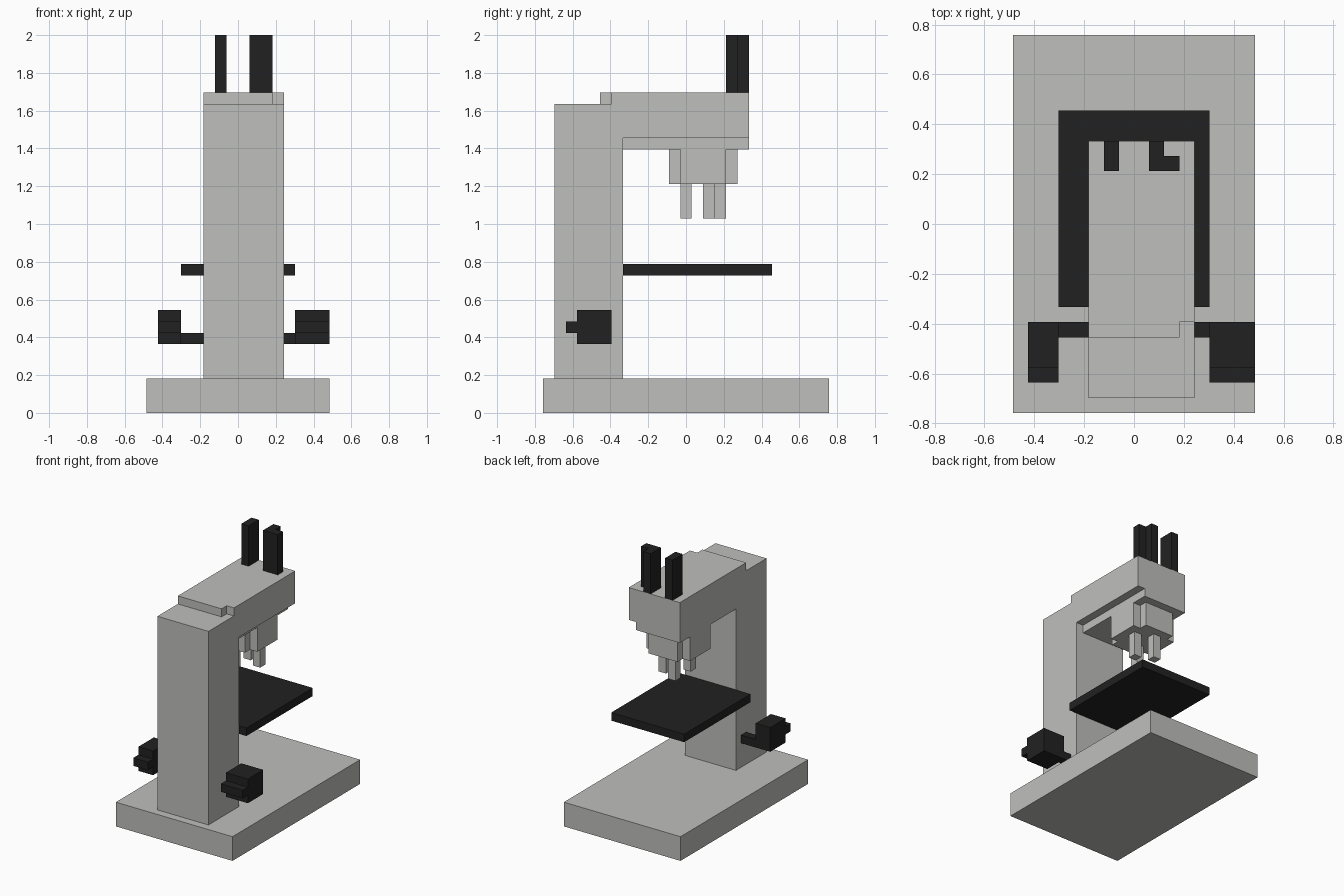
import bpy, bmesh
from mathutils import Vector

cube = bpy.data.objects.get("Cube")
if cube:
    bpy.data.objects.remove(cube, do_unlink=True)

U = 2 / 33                      # one block unit
ORIGIN = Vector((8, 12.5, 0))   # grid centre of the footprint


def material(name, rgb):
    m = bpy.data.materials.new(name)
    m.use_nodes = True
    col = (*rgb, 1)
    m.diffuse_color = col
    m.node_tree.nodes["Principled BSDF"].inputs["Base Color"].default_value = col
    return m


GREY = material("light grey", (0.52, 0.52, 0.505))
BLACK = material("black", (0.0155, 0.0155, 0.0155))


def prism(name, outline, lo, hi, mat, axis="z"):
    """Extrude an outline in block units: (x, y) along z, or (y, z) along x."""
    def point(a, b, c):
        p = Vector((a, b, c)) if axis == "z" else Vector((c, a, b))
        return (p - ORIGIN) * U
    bm = bmesh.new()
    face = bm.faces.new([bm.verts.new(point(a, b, lo)) for a, b in outline])
    ext = bmesh.ops.extrude_face_region(bm, geom=[face])
    move = point(0, 0, hi) - point(0, 0, lo)
    bmesh.ops.translate(bm, vec=move, verts=[v for v in ext["geom"] if isinstance(v, bmesh.types.BMVert)])
    bmesh.ops.recalc_face_normals(bm, faces=bm.faces)
    me = bpy.data.meshes.new(name)
    bm.to_mesh(me)
    bm.free()
    me.materials.append(mat)
    ob = bpy.data.objects.new(name, me)
    bpy.context.collection.objects.link(ob)
    return ob


def box(name, x, y, z, mat):
    return prism(name, [(x[0], y[0]), (x[1], y[0]), (x[1], y[1]), (x[0], y[1])], *z, mat)


# Stand
box("base", (0, 16), (0, 25), (0, 3), GREY)
box("column", (5, 12), (1, 7), (3, 27), GREY)

# Arm: main block, raised rear lip with a notch, narrower underside
box("arm", (5, 12), (7, 18), (24, 28), GREY)
prism("arm_rear_lip", [(5, 5), (11, 5), (11, 6), (12, 6), (12, 7), (5, 7)], 27, 28, GREY)
box("arm_underside", (5, 11), (7, 18), (23, 24), GREY)

# Lens turret: disc with stepped corners
prism("lens_turret", [(6, 11), (10, 11), (10, 12), (11, 12), (11, 16), (10, 16),
                      (10, 17), (6, 17), (6, 16), (5, 16), (5, 12), (6, 12)], 20, 23, GREY)

# Three lenses under the turret
for n, (x, y) in enumerate([(7, 15), (9, 14), (7, 12)], 1):
    box(f"lens_{n}", (x, x + 1), (y, y + 1), (17, 20), GREY)

# Eyepieces
box("right_eyepiece", (6, 7), (16, 18), (28, 33), BLACK)
prism("left_eyepiece", [(9, 16), (11, 16), (11, 17), (10, 17), (10, 18), (9, 18)], 28, 33, BLACK)

# Specimen stage
box("stage", (3, 13), (7, 20), (12, 13), BLACK)

# Focus knobs with a front ridge, each on a short axle
KNOB = [(3, 6), (6, 6), (6, 9), (3, 9), (3, 8), (2, 8), (2, 7), (3, 7)]
for side, knob_x, axle_x in (("right", (1, 3), (3, 5)), ("left", (13, 16), (12, 13))):
    prism(f"{side}_focus_knob", KNOB, *knob_x, BLACK, axis="x")
    box(f"{side}_knob_axle", axle_x, (5, 6), (6, 7), BLACK)
